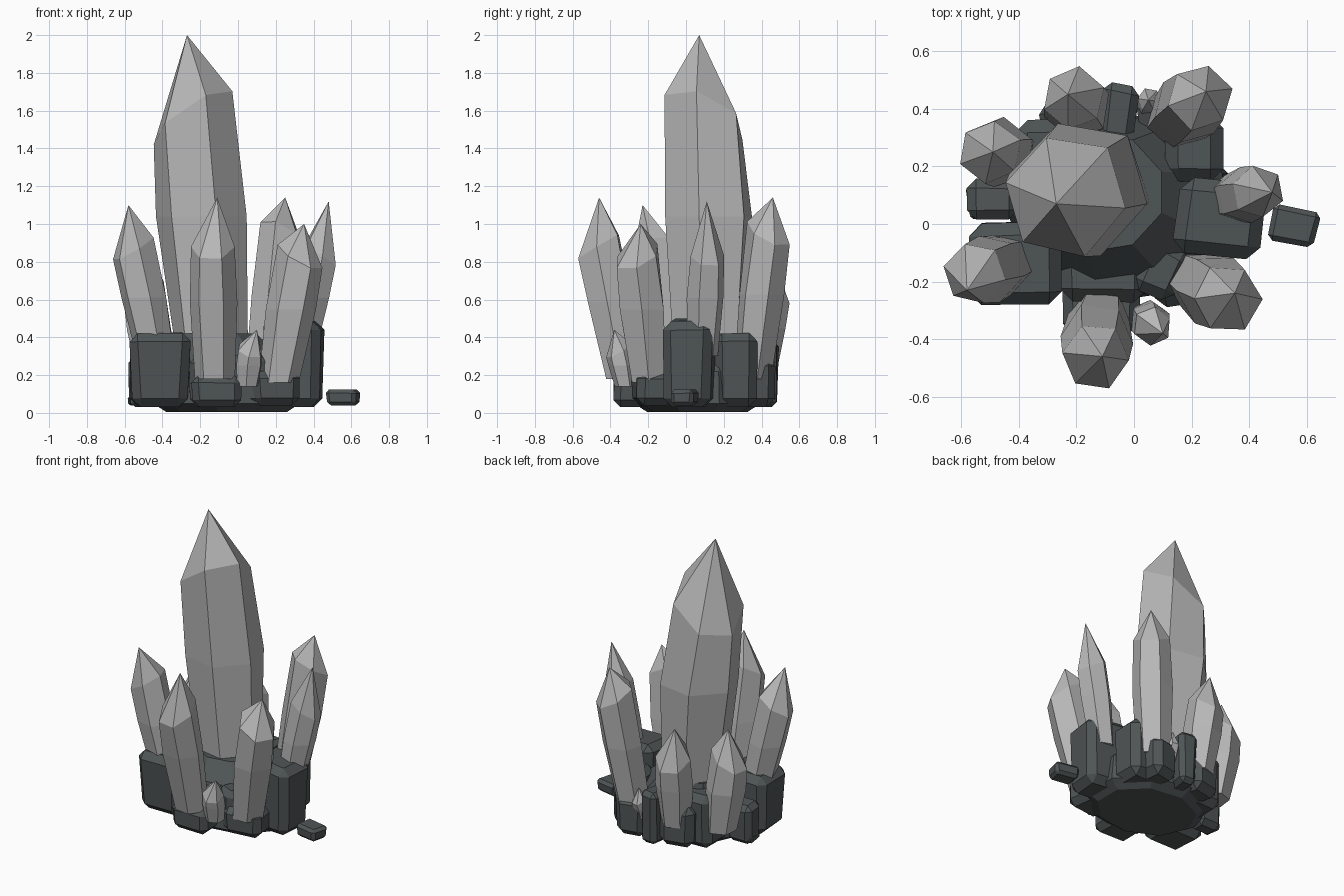
import bpy, bmesh, math, random
from mathutils import Vector, Matrix

if "Cube" in bpy.data.objects:
    bpy.data.objects.remove(bpy.data.objects["Cube"])

random.seed(7)


def material(name, rgb):
    m = bpy.data.materials.new(name)
    m.diffuse_color = (*rgb, 1)
    m.use_nodes = True
    m.node_tree.nodes["Principled BSDF"].inputs["Base Color"].default_value = m.diffuse_color
    return m


CRYSTAL = material("pale_grey_crystal", (0.48, 0.48, 0.48))
ROCK = material("dark_slate_rock", (0.078, 0.09, 0.092))


def finish(bm, name, mat):
    bmesh.ops.recalc_face_normals(bm, faces=bm.faces[:])
    me = bpy.data.meshes.new(name)
    bm.to_mesh(me)
    bm.free()
    me.materials.append(mat)
    ob = bpy.data.objects.new(name, me)
    bpy.context.collection.objects.link(ob)
    return ob


def crystal(name, rings, tip, slope, rot, sides=6):
    """Faceted prism: rings are (centre, radius); the last ring is an oblique shoulder."""
    bm = bmesh.new()
    loops = []
    for k, (c, r) in enumerate(rings):
        loop = []
        for i in range(sides):
            a = rot + 2 * math.pi * i / sides
            rr = r * (1 + random.uniform(-0.04, 0.05))
            dx, dy = rr * math.cos(a), rr * math.sin(a)
            dz = dx * slope[0] + dy * slope[1] if k == len(rings) - 1 else 0
            loop.append(bm.verts.new((c[0] + dx, c[1] + dy, c[2] + dz)))
        loops.append(loop)
    bm.faces.new(loops[0])
    for lo, hi in zip(loops, loops[1:]):
        for i in range(sides):
            j = (i + 1) % sides
            bm.faces.new((lo[i], lo[j], hi[j], hi[i]))
    top = bm.verts.new(tip)
    for i in range(sides):
        bm.faces.new((loops[-1][i], loops[-1][(i + 1) % sides], top))
    return finish(bm, name, CRYSTAL)


def leaning_crystal(name, base, shoulder, tip, r):
    """Small crystal leaning outward, its shoulder cut lower on the outer side."""
    b, s = Vector(base), Vector(shoulder)
    lean = (s - b).to_2d().normalized()
    mid = b.lerp(s, 0.58)
    rings = [(b, r * 0.84), (mid, r * 1.04), (s, r * 0.95)]
    crystal(name, rings, tip, -0.6 * lean, math.atan2(lean.y, lean.x) + math.pi / 6)


def rock(name, x0, x1, y0, y1, z0, z1, turn=0.0):
    """Rough chunk: jittered, tapered box with chamfered edges."""
    size = Vector((x1 - x0, y1 - y0, z1 - z0))
    mid = Vector((x0 + x1, y0 + y1, z0 + z1)) / 2
    bm = bmesh.new()
    bmesh.ops.create_cube(bm, size=1)
    for v in bm.verts:
        top = v.co.z > 0
        for ax in range(3):
            v.co[ax] *= size[ax] * random.uniform(0.9, 1.03)
        if not top:
            v.co.x *= 0.94
            v.co.y *= 0.94
            v.co.z = -size.z / 2
    bmesh.ops.bevel(bm, geom=bm.edges[:], offset=min(0.045, 0.22 * min(size)),
                    segments=1, affect='EDGES')
    bm.transform(Matrix.Translation(mid) @ Matrix.Rotation(math.radians(turn), 4, 'Z'))
    return finish(bm, name, ROCK)


def mound(name, rings, sides=9):
    """Faceted core of the base: rings are (x, y, z, x radius, y radius)."""
    bm = bmesh.new()
    loops = [[bm.verts.new((x + rx * math.cos(a), y + ry * math.sin(a), z))
              for a in (2 * math.pi * (i + 0.5) / sides for i in range(sides))]
             for x, y, z, rx, ry in rings]
    bm.faces.new(loops[0])
    bm.faces.new(loops[-1])
    for lo, hi in zip(loops, loops[1:]):
        for i in range(sides):
            j = (i + 1) % sides
            bm.faces.new((lo[i], lo[j], hi[j], hi[i]))
    return finish(bm, name, ROCK)


# Tall main crystal
crystal("main_crystal",
        [((-0.13, 0.12, 0.2), 0.19), ((-0.19, 0.12, 1.04), 0.25), ((-0.24, 0.10, 1.56), 0.215)],
        (-0.27, 0.07, 2.0), (0.6, -0.38), math.radians(-12))

# Ring of smaller crystals: base, shoulder centre, tip, radius
for name, base, shoulder, tip, r in [
    ("front_crystal", (-0.12, -0.325, 0.18), (-0.135, -0.46, 0.88), (-0.11, -0.46, 1.14), 0.125),
    ("front_right_crystal", (0.215, -0.195, 0.16), (0.325, -0.26, 0.83), (0.35, -0.24, 1.0), 0.125),
    ("right_crystal", (0.33, 0.09, 0.3), (0.43, 0.11, 0.83), (0.48, 0.11, 1.12), 0.095),
    ("back_right_crystal", (0.14, 0.35, 0.18), (0.23, 0.44, 0.95), (0.25, 0.46, 1.14), 0.122),
    ("left_crystal", (-0.43, -0.13, 0.25), (-0.555, -0.17, 0.87), (-0.58, -0.23, 1.1), 0.115),
    ("back_left_crystal", (-0.43, 0.24, 0.15), (-0.50, 0.25, 0.64), (-0.49, 0.25, 0.84), 0.118),
    ("back_crystal", (-0.19, 0.38, 0.18), (-0.21, 0.435, 0.64), (-0.23, 0.45, 0.85), 0.115),
    ("front_shard", (0.05, -0.32, 0.14), (0.065, -0.355, 0.33), (0.10, -0.38, 0.44), 0.07),
    ("back_shard", (0.05, 0.39, 0.15), (0.055, 0.43, 0.29), (0.05, 0.43, 0.37), 0.045),
]:
    leaning_crystal(name, base, shoulder, tip, r)

# Sloping core under the main crystal
mound("core_mound", [(-0.05, 0.06, 0.005, 0.33, 0.27), (-0.05, 0.06, 0.05, 0.40, 0.34),
                     (-0.05, 0.06, 0.22, 0.38, 0.33), (-0.12, 0.11, 0.42, 0.23, 0.21)])

# Rock base chunks: x, y and z ranges, turn in degrees
for args in [
    ("front_left_rock", -0.58, -0.25, -0.28, 0.01, 0.03, 0.43, 0),
    ("left_rock", -0.58, -0.40, 0.01, 0.16, 0.03, 0.30, 0),
    ("back_left_rock", -0.42, -0.20, 0.12, 0.37, 0.03, 0.39, 0),
    ("front_rock", -0.27, 0.05, -0.28, -0.06, 0.03, 0.31, 0),
    ("front_foot_rock", -0.25, 0.03, -0.39, -0.15, 0.03, 0.20, 0),
    ("front_gap_rock", 0.01, 0.18, -0.26, -0.06, 0.04, 0.32, -25),
    ("front_right_rock", 0.06, 0.33, -0.28, -0.06, 0.04, 0.22, 8),
    ("right_rock", 0.14, 0.46, -0.125, 0.155, 0.03, 0.50, -6),
    ("back_right_rock", 0.10, 0.31, 0.14, 0.38, 0.03, 0.43, 0),
    ("back_rock", -0.12, 0.01, 0.26, 0.49, 0.03, 0.38, -8),
    ("back_foot_rock", 0.01, 0.23, 0.25, 0.47, 0.03, 0.30, 10),
    ("back_side_rock", -0.32, -0.08, 0.22, 0.46, 0.04, 0.32, 12),
    ("loose_pebble", 0.47, 0.64, -0.075, 0.06, 0.04, 0.125, -12),
    ("left_pebble", -0.58, -0.49, 0.02, 0.14, 0.04, 0.09, 10),
]:
    rock(*args)
